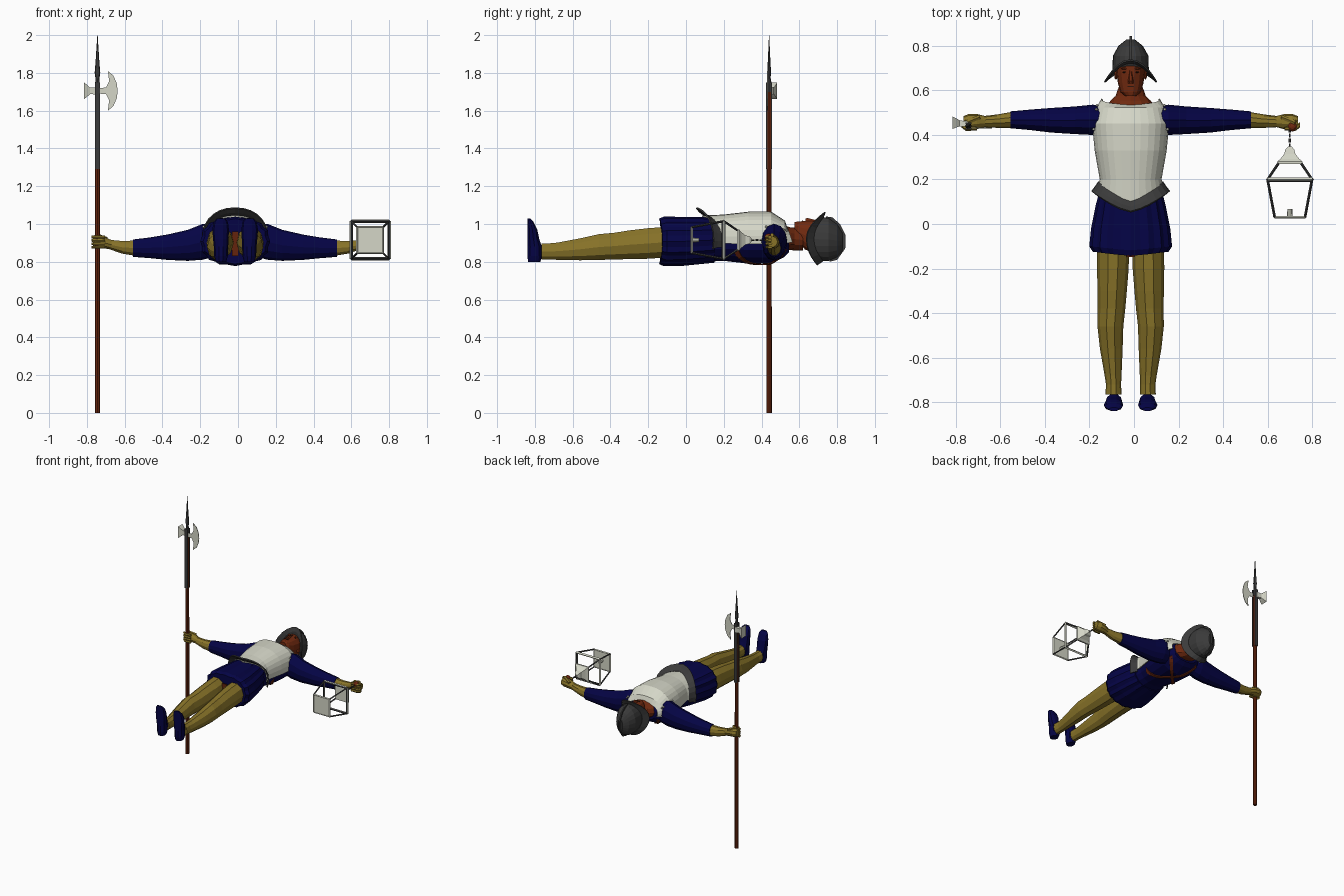
import bpy, bmesh, math
from mathutils import Vector

if "Cube" in bpy.data.objects:
    bpy.data.objects.remove(bpy.data.objects["Cube"])

CX = -0.015  # body centre line


def mat(name, r, g, b):
    m = bpy.data.materials.new(name)
    m.diffuse_color = (r, g, b, 1)
    m.use_nodes = True
    m.node_tree.nodes["Principled BSDF"].inputs["Base Color"].default_value = m.diffuse_color
    return m


BLUE = mat("navy_cloth", 0.0014, 0.0012, 0.060)
TAN = mat("tan_cloth", 0.25, 0.175, 0.022)
STEEL = mat("pale_steel", 0.66, 0.67, 0.57)
GREY = mat("dark_iron", 0.043, 0.043, 0.043)
SKIN = mat("skin", 0.165, 0.023, 0.005)
WOOD = mat("red_wood", 0.125, 0.017, 0.004)
BLACK = mat("dark_detail", 0.025, 0.008, 0.004)


def finish(name, bm, m, thick=0):
    bmesh.ops.recalc_face_normals(bm, faces=bm.faces)
    me = bpy.data.meshes.new(name)
    bm.to_mesh(me)
    bm.free()
    me.materials.append(m)
    ob = bpy.data.objects.new(name, me)
    bpy.context.collection.objects.link(ob)
    if thick:
        mod = ob.modifiers.new("thickness", "SOLIDIFY")
        mod.thickness = thick
        mod.offset = 0
    return ob


def loft(name, axis, rings, m, n=12, p=1.0, arc=None, along=None, pleat=0, thick=0):
    """rings: (position, centre1, centre2, radius1, radius2) along an axis"""
    bm = bmesh.new()
    rows = []
    a0, a1 = arc or (0, 360)
    k = math.sqrt(2) if n == 4 else 1      # four sides give a box
    for i, (t, c1, c2, r1, r2) in enumerate(rings):
        row = []
        for j in range(n):
            a = math.radians(a0 + (a1 - a0) * j / (n - 1 if arc else n))
            a += math.pi / 4 if n == 4 else 0
            c, s = math.cos(a), math.sin(a)
            f = k * (1 - pleat * (j % 2))
            u = c1 + f * r1 * math.copysign(abs(c) ** p, c)
            v = c2 + f * r2 * math.copysign(abs(s) ** p, s)
            w = along(i, t, c, s) if along else t
            row.append(bm.verts.new({"x": (w, u, v), "y": (u, w, v), "z": (u, v, w)}[axis]))
        rows.append(row)
    for A, B in zip(rows, rows[1:]):
        for j in range(n - 1 if arc else n):
            q = (j + 1) % n
            bm.faces.new((A[j], A[q], B[q], B[j]))
    if not arc:
        bm.faces.new(rows[0])
        bm.faces.new(rows[-1])
    return finish(name, bm, m, thick)


def prism(name, pts, normal, m, t):
    """flat outline of 3D points thickened along a normal"""
    bm = bmesh.new()
    d = Vector(normal) * t / 2
    lo = [bm.verts.new(Vector(q) - d) for q in pts]
    f = bm.faces.new(lo)
    ex = bmesh.ops.extrude_face_region(bm, geom=[f])["geom"]
    bmesh.ops.translate(bm, vec=d * 2, verts=[v for v in ex if isinstance(v, bmesh.types.BMVert)])
    return finish(name, bm, m)


def bar(name, a, b, r, m, n=4):
    a, b = Vector(a), Vector(b)
    bm = bmesh.new()
    bmesh.ops.create_cone(bm, cap_ends=True, segments=n, radius1=r, radius2=r, depth=(b - a).length)
    rot = (b - a).to_track_quat("Z", "Y")
    for v in bm.verts:
        v.co = rot @ v.co + (a + b) / 2
    return finish(name, bm, m)


def blob(name, c, r, m):
    bm = bmesh.new()
    bmesh.ops.create_uvsphere(bm, u_segments=8, v_segments=6, radius=1)
    for v in bm.verts:
        v.co = Vector([c[i] + r[i] * v.co[i] for i in range(3)])
    return finish(name, bm, m)


# Torso, lying on its back
torso = [(0.10, CX, .915, .135, .115), (0.20, CX, .92, .125, .115), (0.33, CX, .92, .148, .13),
         (0.45, CX, .92, .160, .13), (0.52, CX, .915, .142, .090), (0.545, CX, .905, .10, .055)]
loft("torso", "y", torso, BLUE, 16, .85)
loft("skirt", "y", [(.15, CX, .915, .14, .12), (.08, CX, .912, .158, .124), (-.02, CX, .908, .178, .13),
                    (-.10, CX, .908, .186, .131), (-.125, CX, .908, .170, .12)], BLUE, 32, .85, pleat=.05,
     along=lambda i, t, c, s: t - (.018 * (1 - abs(c)) if i > 2 else 0))
prism("skirt_gusset", [(CX + x, -.145, z) for x, z in ((-.018, .83), (.018, .83), (.018, .96), (-.018, .96))],
      (0, 1, 0), WOOD, .006)

# Breastplate with a pointed lower edge and neck scoop, and the flared waist band below it
plate = [(t, c, z, rx + .010, rz + .011) for t, c, z, rx, rz in torso[:5]] + [(.558, CX, .915, .128, .062)]
loft("breastplate", "y", plate, STEEL, 17, .85, (-8, 188),
     lambda i, t, c, s: .085 + .085 * abs(c) if i == 0 else t - (.024 * s if i == 5 else 0), thick=.008)
loft("waist_band", "y", [(.044, CX, .915, .142, .130), (.02, CX, .918, .158, .145), (0, CX, .918, .174, .167)],
     GREY, 17, .9, (-15, 195), lambda i, t, c, s: t + .055 + .09 * abs(c) ** 1.3, thick=.009)

# Rivets along the arm openings
for s in (-1, 1):
    for i in range(7):
        blob("plate_rivet", (CX + s * (.166 - .0025 * i), .425 + .018 * i, .985 - .003 * i),
             (.007, .006, .007), STEEL)


# Crossed straps on the back
def back_z(x, y):
    for A, B in zip(torso, torso[1:]):
        if A[0] <= y <= B[0]:
            f = (y - A[0]) / (B[0] - A[0])
            _, c, z, rx, rz = [p + (q - p) * f for p, q in zip(A, B)]
            e = 2 / .85
            return z - rz * max(0, 1 - min(1, abs(x - c) / rx) ** e) ** (1 / e) - .004


for s in (-1, 1):
    bm = bmesh.new()
    prev = None
    for i in range(13):
        f = i / 12
        x, y = CX + s * (.115 - .24 * f), .525 - .26 * f
        pair = [bm.verts.new((x + k * s * .008, y - k * .008, back_z(x + k * s * .008, y - k * .008)))
                for k in (-1, 1)]
        if prev:
            bm.faces.new((prev[0], prev[1], pair[1], pair[0]))
        prev = pair
    finish("back_strap", bm, WOOD, .006)

# Neck, head and face
loft("neck", "y", [(.525, CX, .925, .108, .066), (.552, CX, .922, .092, .06), (.575, CX, .92, .068, .06),
                   (.62, CX, .915, .052, .055)], SKIN)
loft("head", "y", [(.575, CX, .975, .025, .035), (.592, CX, .96, .045, .055), (.63, CX, .94, .057, .077),
                   (.68, CX, .932, .064, .087), (.73, CX, .93, .064, .088), (.77, CX, .925, .05, .07)], SKIN, 14, .9)
loft("nose", "y", [(.632, CX, 1.015, .012, .014), (.642, CX, 1.015, .013, .02), (.69, CX, 1.01, .006, .012)], SKIN, 6)
prism("mouth", [(CX + x, y, 1.014) for x, y in ((-.018, .615), (.018, .615), (.012, .619), (-.012, .619))],
      (0, 0, 1), BLACK, .009)
for s in (-1, 1):
    blob("eye", (CX + s * .026, .682, 1.008), (.011, .004, .006), BLACK)
    blob("brow", (CX + s * .027, .698, 1.008), (.017, .005, .008), SKIN)
    blob("ear", (CX + s * .066, .67, .92), (.008, .022, .014), SKIN)

# Helmet: dome, curved brim and comb
rim = lambda s: .675 + .05 * s * s
loft("helmet_dome", "y", [(.70, CX, .92, .082, .115), (.755, CX, .918, .080, .114), (.80, CX, .912, .055, .088),
                          (.828, CX, .905, .02, .05)], GREY, 20, 1,
     along=lambda i, t, c, s: rim(s) if i == 0 else t)
loft("helmet_brim", "y", [(0, CX, .92, .081, .114), (1, CX, .923, .117, .140)], GREY, 25, 1, (0, 360),
     lambda i, t, c, s: .637 + (.10 if s > 0 else .055) * s * s if i else rim(s), thick=.007)
prism("helmet_comb", [(CX, y, z) for y, z in ((.74, 1.04), (.775, 1.035), (.815, 1.0), (.845, .94), (.843, .87),
                                              (.80, .81), (.76, .80), (.76, .92))], (1, 0, 0), GREY, .010)

for s in (-1, 1):
    X = lambda d: CX + s * d
    # Arms
    loft("sleeve", "x", [(X(d), *r) for d, *r in (
        (.12, .468, .91, .06, .085), (.17, .468, .906, .068, .095), (.25, .466, .887, .062, .082),
        (.36, .466, .877, .055, .067), (.45, .468, .874, .046, .055), (.54, .468, .872, .038, .046))], BLUE)
    loft("forearm", "x", [(X(d), *r) for d, *r in (
        (.53, .468, .872, .036, .042), (.60, .462, .877, .030, .035), (.66, .46, .89, .025, .027))], TAN, 10)
    loft("hand", "x", [(X(d), *r) for d, *r in (
        (.655, .46, .89, .025, .027), (.69, .46, .90, .034, .031), (.725, .458, .905, .037, .034),
        (.752, .456, .906, .028, .029))], TAN, 10)
    for i in range(4):
        z = .877 + .018 * i
        loft("finger", "x", [(X(.69), .428, z, .008, .009), (X(.74), .43, z, .012, .009),
                             (X(.76), .445, z, .012, .008)], TAN, 6)
    bar("thumb", (X(.68), .48, .92), (X(.74), .455, .942), .011, TAN, 6)
    # Legs
    loft("leg", "y", [(y, X(d), z, rx, rz) for y, d, z, rx, rz in (
        (-.06, .078, .907, .072, .085), (-.20, .08, .897, .071, .085), (-.30, .083, .89, .066, .08),
        (-.38, .086, .883, .062, .074), (-.46, .091, .878, .058, .072), (-.56, .087, .866, .051, .061),
        (-.68, .079, .856, .038, .048), (-.72, .077, .855, .034, .045), (-.765, .077, .855, .036, .045))], TAN, 10)
    # Shoes, toes up
    loft("shoe", "z", [(z, X(d), y, rx, ry) for z, d, y, rx, ry in (
        (.80, .075, -.803, .028, .034), (.83, .075, -.801, .036, .041), (.88, .075, -.801, .038, .040),
        (.92, .076, -.808, .041, .033), (.97, .077, -.813, .044, .027), (1.01, .076, -.823, .038, .017),
        (1.03, .075, -.832, .022, .008))], BLUE, 10)

# Halberd: full-length shaft with iron strips on two sides
PX, PY = -.744, .44
pole = lambda name, zr, m, f=1: loft(name, "z", [(z, PX, PY, r, r * f) for z, r in zr], m, 8)
pole("halberd_shaft", ((0, .0142), (1.72, .0135)), WOOD)
for s in (-1, 1):
    loft("halberd_strip", "z", [(1.29, PX, PY + s * .0125, .0135, .003), (1.75, PX, PY + s * .0125, .0135, .003)],
         GREY, 4)
pole("halberd_socket", ((1.70, .0145), (1.74, .0135), (1.77, .009)), GREY)
pole("halberd_spike", ((1.76, .009), (1.80, .015), (1.86, .010), (2.0, .001)), GREY, .7)
side = [(.01, 1.72), (.045, 1.722), (.062, 1.755), (.055, 1.81), (.085, 1.785), (.102, 1.745)]
blade = side + [(.107, 1.705)] + [(x, 3.41 - z) for x, z in reversed(side)]
prism("halberd_blade", [(PX + x, PY - .008, z) for x, z in blade], (0, 1, 0), STEEL, .004)
loft("halberd_hammer", "x", [(PX, .45, 1.705, .011, .020), (-.783, .452, 1.705, .013, .017),
                             (-.797, .454, 1.705, .02, .03), (-.815, .455, 1.705, .028, .044)], STEEL, 4)

# Lantern
LX, LZ = .70, .915
corner = [(-1, -1), (1, -1), (1, 1), (-1, 1)]
P = lambda y, r, c: (LX + r * c[0], y, LZ + r * c[1])
for i, c in enumerate(corner):
    d = corner[(i + 1) % 4]
    bar("lantern_top_rail", P(.2, .10, c), P(.2, .10, d), .009, STEEL)
    bar("lantern_rail_lining", P(.195, .098, c), P(.195, .098, d), .007, GREY)
    bar("lantern_bottom_rail", P(.03, .068, c), P(.03, .068, d), .006, STEEL)
    bar("lantern_post", P(.2, .10, c), P(.03, .068, c), .006, GREY)
    bar("lantern_roof_strut", P(.2, .10, c), P(.28, .046, c), .006, GREY)
loft("lantern_floor", "y", [(.026, LX, LZ, .07, .07), (.034, LX, LZ, .07, .07)], STEEL, 4)
loft("lantern_candle", "y", [(.03, LX, LZ, .013, .013), (.068, LX, LZ, .011, .011)], STEEL, 8)
loft("lantern_cap", "y", [(y, LX, LZ, r, r) for y, r in (
    (.27, .056), (.281, .056), (.293, .042), (.315, .025), (.335, .02), (.348, .008))], STEEL, 4)
for i in range(4):
    y = .345 + .022 * i
    bar("chain_link", (LX, y, LZ), (LX, y + .017, LZ), .006 if i % 2 else .004, GREY, 6)
blob("grip_knob", (.712, .437, .93), (.022, .022, .02), SKIN)
